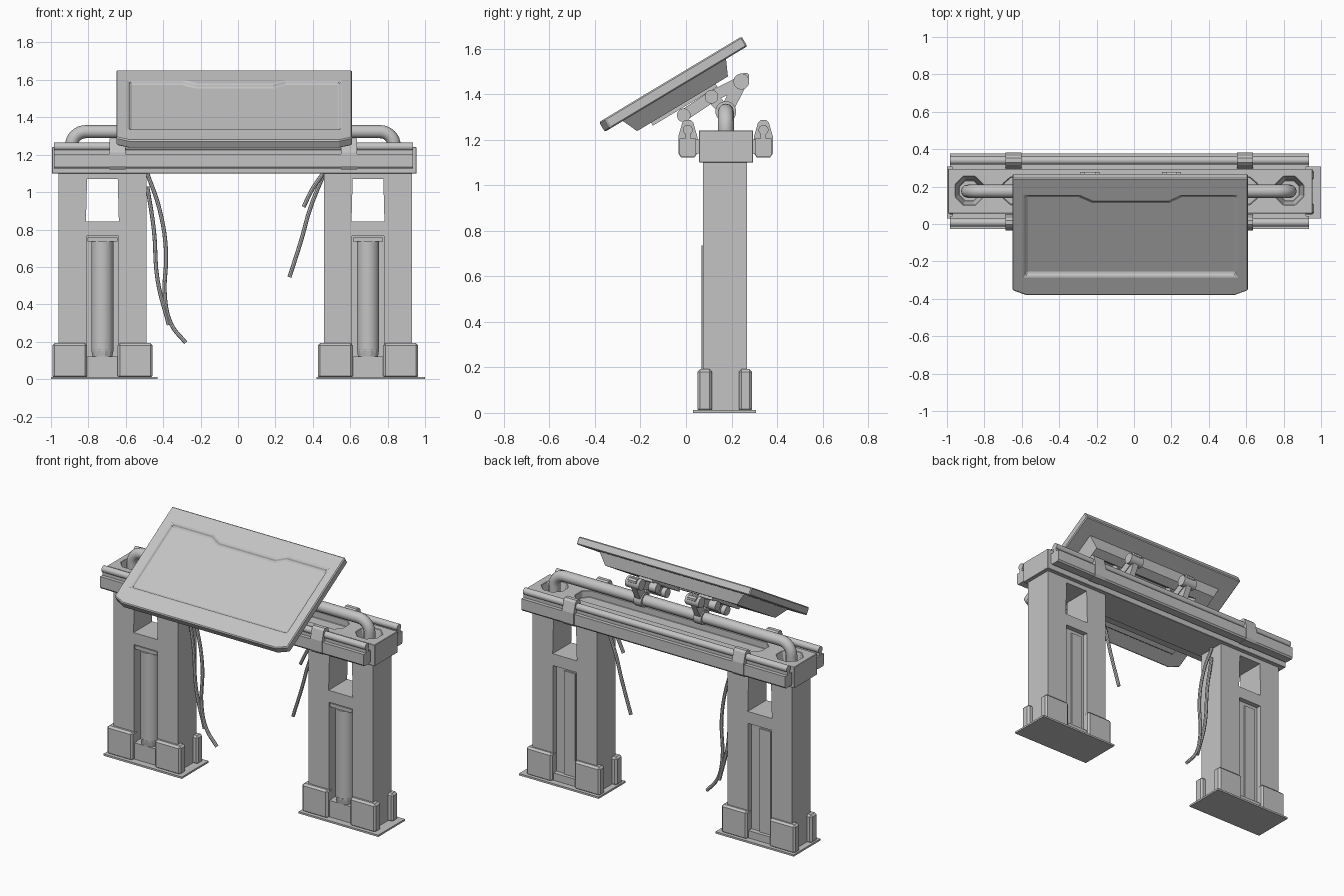
import bpy, bmesh, math
from mathutils import Matrix, Vector

if "Cube" in bpy.data.objects:
    bpy.data.objects.remove(bpy.data.objects["Cube"])

grey = bpy.data.materials.new("plain grey")
grey.diffuse_color = (0.55, 0.55, 0.55, 1)
grey.use_nodes = True
grey.node_tree.nodes["Principled BSDF"].inputs["Base Color"].default_value = grey.diffuse_color
LEGS = (-0.725, 0.695)
I4 = Matrix.Identity(4)
# Local frames: profile plane (a, b) extruded along the third axis
ALONG_X = Matrix(((0, 0, 1, 0), (1, 0, 0, 0), (0, 1, 0, 0), (0, 0, 0, 1)))
S, C = math.sin(math.radians(31)), math.cos(math.radians(31))
TILT = Matrix(((1, 0, 0, 0), (0, C, -S, -0.069), (0, S, C, 1.465), (0, 0, 0, 1)))


def finish(ob, bevel=0.0, smooth=False):
    ob.data.materials.clear()
    ob.data.materials.append(grey)
    bpy.context.view_layer.objects.active = ob
    for o in bpy.context.selected_objects:
        o.select_set(False)
    ob.select_set(True)
    if bevel:
        m = ob.modifiers.new("bevel", "BEVEL")
        m.width, m.segments, m.limit_method = bevel, 1, "ANGLE"
    if smooth:
        bpy.ops.object.shade_smooth_by_angle(angle=math.radians(35))
    return ob


def loft(name, pts0, h0, pts1, h1, frame=I4, bevel=0.0, smooth=False):
    """Solid between two matching outlines at heights h0 and h1."""
    bm = bmesh.new()
    lo = [bm.verts.new((p[0], p[1], h0)) for p in pts0]
    hi = [bm.verts.new((p[0], p[1], h1)) for p in pts1]
    n = len(lo)
    bm.faces.new(lo)
    bm.faces.new(hi)
    for i in range(n):
        j = (i + 1) % n
        bm.faces.new((lo[i], lo[j], hi[j], hi[i]))
    bm.transform(frame)
    bmesh.ops.recalc_face_normals(bm, faces=bm.faces)
    me = bpy.data.meshes.new(name)
    bm.to_mesh(me)
    bm.free()
    ob = bpy.data.objects.new(name, me)
    bpy.context.collection.objects.link(ob)
    return finish(ob, bevel, smooth)


def rect(a0, a1, b0, b1):
    return [(a0, b0), (a1, b0), (a1, b1), (a0, b1)]


def ring(a, b, r, n=24):
    return [(a + r * math.cos((i + .5) * math.tau / n),
             b + r * math.sin((i + .5) * math.tau / n)) for i in range(n)]


def box(name, x0, x1, y0, y1, z0, z1, bevel=0.0, frame=I4):
    p = rect(x0, x1, y0, y1)
    return loft(name, p, z0, p, z1, frame, bevel)


def bar(name, pts, x0, x1, bevel=0.0, smooth=False):
    """Profile in y, z extruded along x."""
    return loft(name, pts, x0, pts, x1, ALONG_X, bevel, smooth)


def link(name, p, q, w, x0, x1):
    """Flat arm between two y, z points."""
    p, q = Vector(p), Vector(q)
    d = (q - p).normalized() * w / 2
    s = Vector((-d.y, d.x))
    return bar(name, [p - d + s * .5, p - d * .5 + s, q + d * .5 + s, q + d + s * .5,
                      q + d - s * .5, q + d * .5 - s, p - d * .5 - s, p - d - s * .5], x0, x1)


def tube(name, pts, r, smooth_path=True):
    cu = bpy.data.curves.new(name, "CURVE")
    cu.dimensions, cu.bevel_depth, cu.use_fill_caps = "3D", r, True
    cu.bevel_resolution, cu.resolution_u = (4, 6) if r > .02 else (2, 5)
    sp = cu.splines.new("BEZIER" if smooth_path else "POLY")
    P = sp.bezier_points if smooth_path else sp.points
    P.add(len(pts) - 1)
    for b, p in zip(P, pts):
        if smooth_path:
            b.co, b.handle_left_type, b.handle_right_type = p, "AUTO", "AUTO"
        else:
            b.co = (*p, 1)
    ob = bpy.data.objects.new(name, cu)
    bpy.context.collection.objects.link(ob)
    finish(ob)
    bpy.ops.object.convert(target="MESH")
    return finish(bpy.context.object, smooth=True)


def cut(target, *cutters):
    for c in cutters:
        m = target.modifiers.new("cut", "BOOLEAN")
        m.operation, m.object, m.solver = "DIFFERENCE", c, "EXACT"
        bpy.context.view_layer.objects.active = target
        bpy.ops.object.modifier_apply(modifier=m.name)
        bpy.data.objects.remove(c)


# Legs with window, recesses, canister and foot blocks
for cx in LEGS:
    leg = box("leg", cx - .235, cx + .235, .075, .268, .005, 1.11)
    wide, top = rect(cx - .088, cx + .088, 0, .4), rect(cx - .082, cx + .082, 0, .4)
    cut(leg, loft("cutter", wide, .843, top, 1.07),
        box("cutter", cx - .085, cx + .085, 0, .165, .12, .765),
        box("cutter", cx - .085, cx + .085, .235, .4, .06, .765))
    box("back_panel", cx - .06, cx + .02, .23, .245, .06, .74)
    loft("canister", ring(cx, .127, .06), .15, ring(cx, .127, .06), .735, smooth=True)
    loft("canister_base", ring(cx, .127, .055, 12), .12, ring(cx, .127, .062, 12), .16)
    box("canister_cap", cx - .08, cx + .08, .08, .17, .735, .758)
    for sx in (-1, 1):
        for y0, y1 in ((.05, .115), (.232, .29)):
            x0, x1 = sorted((cx + sx * .081, cx + sx * .268))
            box("foot_block", x0, x1, y0, y1, .005, .192, .012)
for x0, x1 in ((-1, -.43), (.42, 1)):
    box("base_plate", x0, x1, .03, .308, 0, .012)

# Cross beam with long trough and two pipe wells
beam = box("beam", -.995, .955, .057, .295, 1.1, 1.24)
slot = [(-.7, .14), (-.66, .105), (.62, .105), (.66, .14),
        (.66, .215), (.62, .25), (-.66, .25), (-.7, .215)]
cut(beam, loft("cutter", slot, 1.195, slot, 1.3))
for x in (-.88, .83):
    cut(beam, loft("cutter", ring(x, .178, .06, 8), 1.16, ring(x, .178, .085, 8), 1.25))
finish(beam, .012)

# Side rails, rods and clips on both faces of the beam
for yc, s in ((.008, 1), (.34, -1)):
    bar("side_rail", [(yc - .036, 1.135), (yc - .028, 1.125), (yc + .028, 1.125),
                      (yc + .036, 1.135), (yc + .036, 1.205), (yc - .036, 1.205)], -.985, .935)
    bar("rail_web", rect(yc - .012, yc + .012, 1.2, 1.235), -.985, .935)
    bar("rail_rod", ring(yc, 1.243, .022, 12), -.985, .935, smooth=True)
    bar("rail_spacer", rect(*sorted((yc + s * .03, yc + s * .06)), 1.14, 1.2), -.97, .92)
    for x0 in (-.687, .55):
        bar("rail_clip", [(yc - .042, 1.14), (yc - .03, 1.122), (yc + .03, 1.122),
                          (yc + .042, 1.14), (yc + .042, 1.212), (yc + .024, 1.275),
                          (yc + .012, 1.287), (yc - .012, 1.287), (yc - .024, 1.275),
                          (yc - .042, 1.212)], x0, x0 + .085)

# Bent support pipe
L, R, B, ZP, YP = -.89, .835, .075, 1.323, .175
arc = [(L + B - B * math.cos(t), YP, ZP - B + B * math.sin(t))
       for t in [i * math.pi / 16 for i in range(9)]]
mirrored = [(L + R - x, y, z) for x, y, z in reversed(arc)]
tube("support_pipe", [(L, YP, 1.16)] + arc + mirrored + [(R, YP, 1.16)], .035, False)

# Tilted screen with bevelled, notched display recess
outline = [(-.65, .365), (-.65, -.335), (-.58, -.365), (.54, -.365), (.61, -.335), (.61, .365)]
screen = loft("screen", outline, -.05, outline, 0, TILT)


def display(g):
    return [(-.585 - g, -.245 - g), (.55 + g, -.245 - g), (.55 + g, .255 + g),
            (.25 - g * .4, .255 + g), (.185 - g * .4, .22 + g),
            (-.22 + g * .4, .22 + g), (-.29 + g * .4, .255 + g), (-.585 - g, .255 + g)]


cut(screen, loft("cutter", display(-.012), -.018, display(.003), .003, TILT))
finish(screen, .006)
housing = loft("screen_housing", rect(-.5, .46, -.242, .223), -.12,
               rect(-.55, .51, -.275, .258), -.045, TILT)
cut(housing, loft("cutter", rect(-.4, .36, -.15, .17), -.13,
                  rect(-.37, .33, -.12, .14), -.08, TILT))

# Articulated mounts between the pipe and the screen
A, M, T = (-.01, 1.307), (.112, 1.388), (.243, 1.455)
for x in (-.235, .2):
    box("mount_plate", x - .05, x + .05, -.17, .16, -.135, -.075, frame=TILT)
    for p, r, w in ((A, .03, .06), (M, .03, .075), (T, .035, .05)):
        bar("mount_joint", ring(*p, r, 16), x - w, x + w, smooth=True)
    link("lower_arm", A, M, .05, x - .03, x + .03)
    link("upper_arm", M, T, .05, x - .025, x + .025)
    link("clamp_arm", (YP, ZP), T, .055, x - .02, x + .02)
    link("clamp_brace", (YP, ZP), M, .05, x - .02, x + .02)
    bar("pipe_clamp", ring(YP, ZP, .046, 16), x - .028, x + .028, smooth=True)
    bar("joint_bolt", ring(T[0] + .018, T[1] + .022, .018, 8), x - .03, x + .03)

# Hanging cables
for path in ([(-.485, 1.1), (-.42, .91), (-.385, .69), (-.39, .43), (-.355, .29), (-.28, .195)],
             [(-.485, 1.03), (-.45, .8), (-.43, .53), (-.37, .29)],
             [(.46, 1.1), (.385, .91), (.34, .75), (.275, .545)],
             [(.455, 1.1), (.4, 1.02), (.35, .92)]):
    y = .15 if len(path) % 2 else .18
    tube("cable", [(px, y, pz) for px, pz in path], .011)
